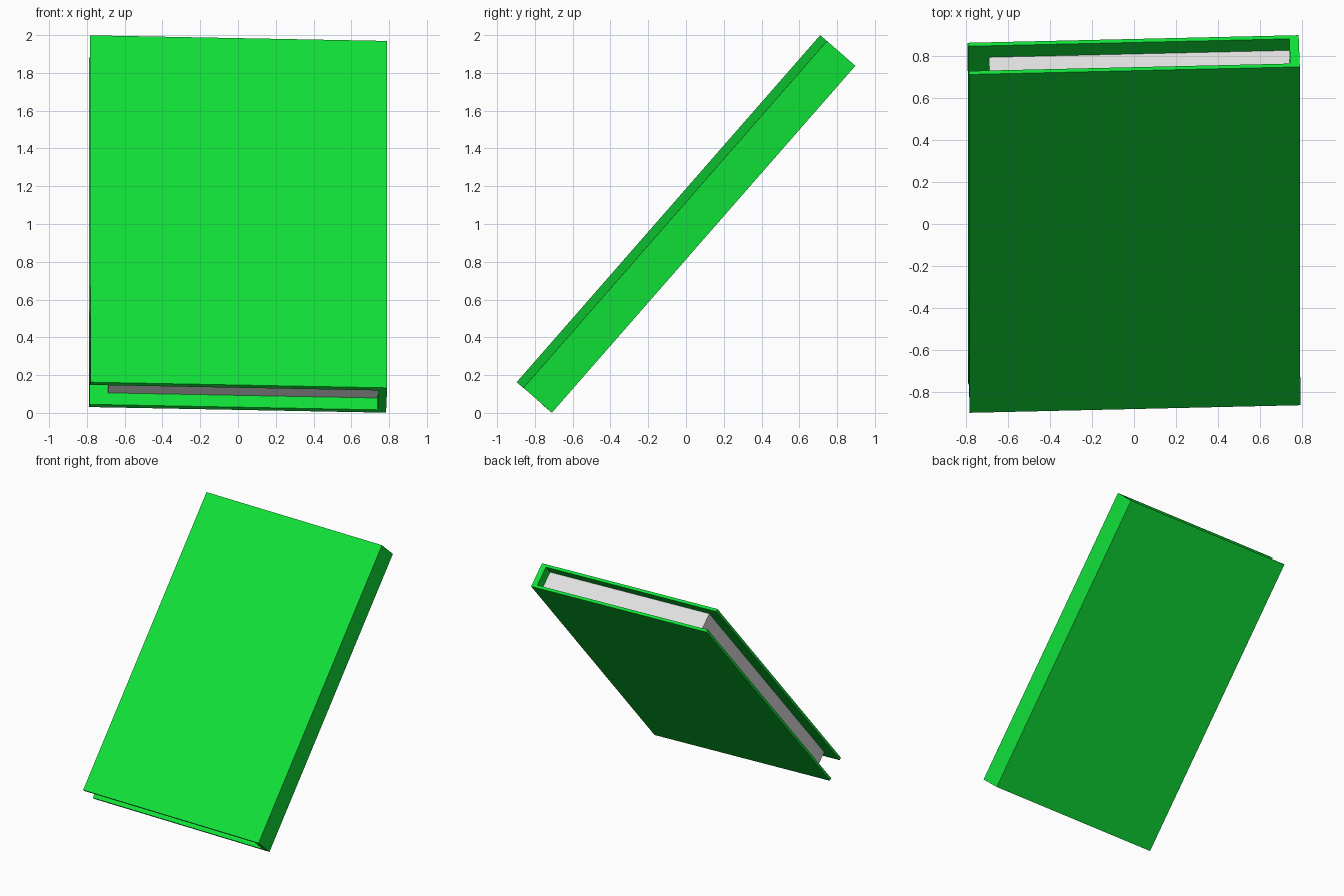
import bpy
import bmesh
from mathutils import Matrix, Vector

if "Cube" in bpy.data.objects:
    bpy.data.objects.remove(bpy.data.objects["Cube"], do_unlink=True)

WIDTH, HEIGHT, DEPTH = 1.572, 2.44, 0.2   # closed book
BOARD, SPINE = 0.022, 0.045               # cover and spine thickness
INSET_END, INSET_FORE = 0.083, 0.1        # how far the pages sit inside


def make_material(name, rgb):
    mat = bpy.data.materials.new(name)
    mat.use_nodes = True
    colour = (*rgb, 1.0)
    mat.diffuse_color = colour
    mat.node_tree.nodes["Principled BSDF"].inputs["Base Color"].default_value = colour
    return mat


# Leaning pose: columns are the book's width, height and thickness directions
across = Vector((1.0, 0.023, -0.019)).normalized()
along = Vector((-0.003, 0.6585, 0.7527))
along = (along - along.dot(across) * across).normalized()
outward = across.cross(along)
pose = Matrix((across, along, outward)).transposed().to_4x4()
pose.translation = (0, 0, 1)


def extrude_profile(name, profile, length, mat):
    """Extrude a width/thickness profile along the book's height."""
    bm = bmesh.new()
    face = bm.faces.new([bm.verts.new((x, -length / 2, z)) for x, z in profile])
    result = bmesh.ops.extrude_face_region(bm, geom=[face])
    top = [v for v in result["geom"] if isinstance(v, bmesh.types.BMVert)]
    bmesh.ops.translate(bm, verts=top, vec=(0, length, 0))
    bmesh.ops.recalc_face_normals(bm, faces=bm.faces)
    mesh = bpy.data.meshes.new(name)
    bm.to_mesh(mesh)
    bm.free()
    mesh.materials.append(mat)
    obj = bpy.data.objects.new(name, mesh)
    obj.matrix_world = pose
    bpy.context.collection.objects.link(obj)
    return obj


green = make_material("cover green", (0.005, 0.75, 0.04))
white = make_material("page white", (0.75, 0.75, 0.75))

w, d = WIDTH / 2, DEPTH / 2
inner_x, inner_z = w - SPINE, d - BOARD

# Cover: two boards joined by the spine, open on the other side
extrude_profile("cover", [(-w, d), (w, d), (w, -d), (-w, -d),
                          (-w, -inner_z), (inner_x, -inner_z),
                          (inner_x, inner_z), (-w, inner_z)], HEIGHT, green)

# Page block: fills the gap between the boards, set in on three sides
fore = -w + INSET_FORE
extrude_profile("pages", [(fore, inner_z), (inner_x, inner_z),
                          (inner_x, -inner_z), (fore, -inner_z)],
                HEIGHT - 2 * INSET_END, white)
